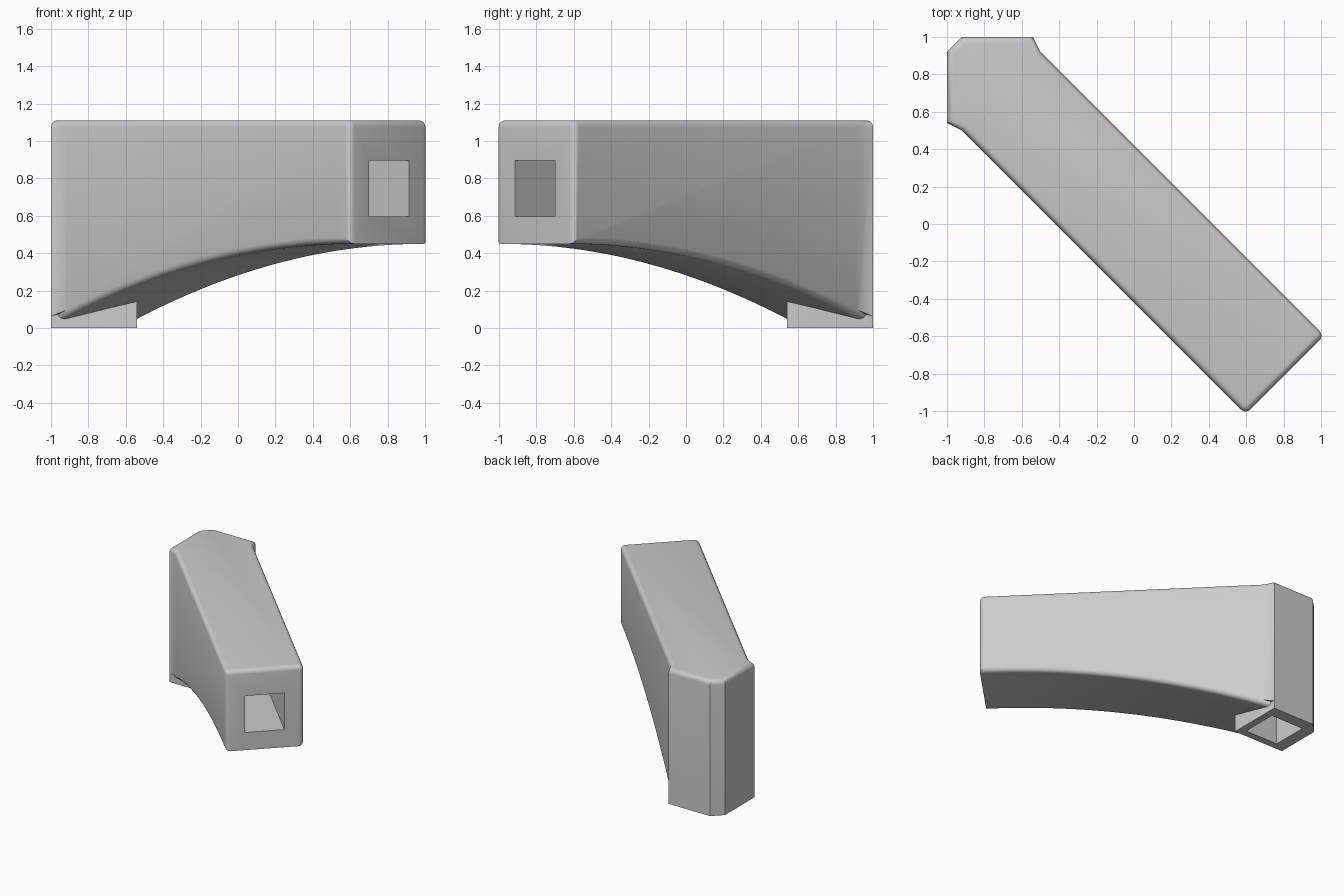
import bpy, bmesh, math
from mathutils import Matrix, Vector

if "Cube" in bpy.data.objects:
    bpy.data.objects.remove(bpy.data.objects["Cube"], do_unlink=True)

TOP, ARCH_TOP, END, HALF, R = 1.11, 0.45, 0.807, 0.297, 0.036

grey = bpy.data.materials.new("light grey")
grey.use_nodes = True
colour = (0.6, 0.6, 0.6, 1)
grey.diffuse_color = colour
grey.node_tree.nodes["Principled BSDF"].inputs["Base Color"].default_value = colour


def add_object(name, bm, helper=False):
    bmesh.ops.recalc_face_normals(bm, faces=bm.faces)
    mesh = bpy.data.meshes.new(name)
    bm.to_mesh(mesh)
    bm.free()
    mesh.materials.append(grey)
    obj = bpy.data.objects.new(name, mesh)
    bpy.context.collection.objects.link(obj)
    if helper:
        obj.hide_render = True
        obj.display_type = 'WIRE'
    return obj


def box(name, low, high, turn=0):
    bm = bmesh.new()
    low, high = Vector(low), Vector(high)
    bmesh.ops.create_cube(bm, size=1)
    bmesh.ops.scale(bm, vec=high - low, verts=bm.verts)
    bmesh.ops.translate(bm, vec=(low + high) / 2, verts=bm.verts)
    bmesh.ops.transform(bm, matrix=Matrix.Rotation(turn, 4, 'Z'), verts=bm.verts)
    return add_object(name, bm, True)


def apply_cuts(obj, cutters):
    bpy.context.view_layer.objects.active = obj
    for cutter in cutters:
        mod = obj.modifiers.new("cut", 'BOOLEAN')
        mod.operation, mod.solver, mod.object = 'DIFFERENCE', 'EXACT', cutter
        bpy.ops.object.modifier_apply(modifier=mod.name)


# Main body: mirrored plan outline, extruded, with rounded top and outer end
half = [(-0.92, 1), (-0.54, 1), (-0.5, 0.92), (0.21 + END, 0.21 - END)]
outline = half + [(-y, -x) for x, y in reversed(half)]
bm = bmesh.new()
base = bm.faces.new([bm.verts.new((x, y, 0)) for x, y in outline])
grown = bmesh.ops.extrude_face_region(bm, geom=[base], use_keep_orig=True)
bmesh.ops.translate(bm, vec=(0, 0, TOP),
                    verts=[g for g in grown["geom"] if isinstance(g, bmesh.types.BMVert)])
bmesh.ops.recalc_face_normals(bm, faces=bm.faces)
soft = []
for e in bm.edges:
    a, b = (v.co for v in e.verts)
    upright = abs(a.z - b.z) > 0.5
    if min(a.z, b.z) > 1 or (upright and a.x - a.y > 1.5):
        soft.append(e)
bmesh.ops.bevel(bm, geom=soft, offset=R, segments=5, profile=0.5, affect='EDGES')
body = add_object("arched_support_arm", bm)

# Arch cutter: its flared sides round the lower long edges of the arm
side = []
for k in range(6):
    t = math.pi / 2 * k / 5
    side.append((HALF - R + R * math.sin(t), R * (1 - math.cos(t))))
side.append((0.8, R + 0.002))
section = [(-w, h) for w, h in reversed(side)] + side
bm = bmesh.new()
rings = []
s = math.sqrt(0.5)
for i in range(29):
    d = -1.15 + 2.1 * i / 28
    z = ARCH_TOP - 0.17 * (END - d) ** 2 if d < END else ARCH_TOP
    ring = [(w, z + h) for w, h in section] + [(0.8, -0.5), (-0.8, -0.5)]
    rings.append([bm.verts.new((d + w * s, -d + w * s, zz)) for w, zz in ring])
n = len(rings[0])
for a, b in zip(rings, rings[1:]):
    for j in range(n):
        bm.faces.new((a[j], a[(j + 1) % n], b[(j + 1) % n], b[j]))
bm.faces.new(rings[0])
bm.faces.new(rings[-1])
arch = add_object("arch_cutter", bm, True)

# The square foot is kept out of the arch
foot = box("foot_keeper", (-2, 0.54, -1), (-0.54, 2, 0.8))
apply_cuts(arch, [foot])

# Square duct along the arm joining a shaft down through the foot
duct = box("duct_cutter", (-0.75 / s, -0.15, 0.595), (1.5, 0.15, 0.895), -math.pi / 4)
shaft = box("shaft_cutter", (-0.9, 0.6, -0.2), (-0.6, 0.9, 0.89))
apply_cuts(body, [arch, duct, shaft])

for helper in (arch, foot, duct, shaft):
    bpy.data.objects.remove(helper, do_unlink=True)

bpy.ops.object.select_all(action='DESELECT')
body.select_set(True)
bpy.context.view_layer.objects.active = body
bpy.ops.object.shade_smooth_by_angle(angle=math.radians(30))
